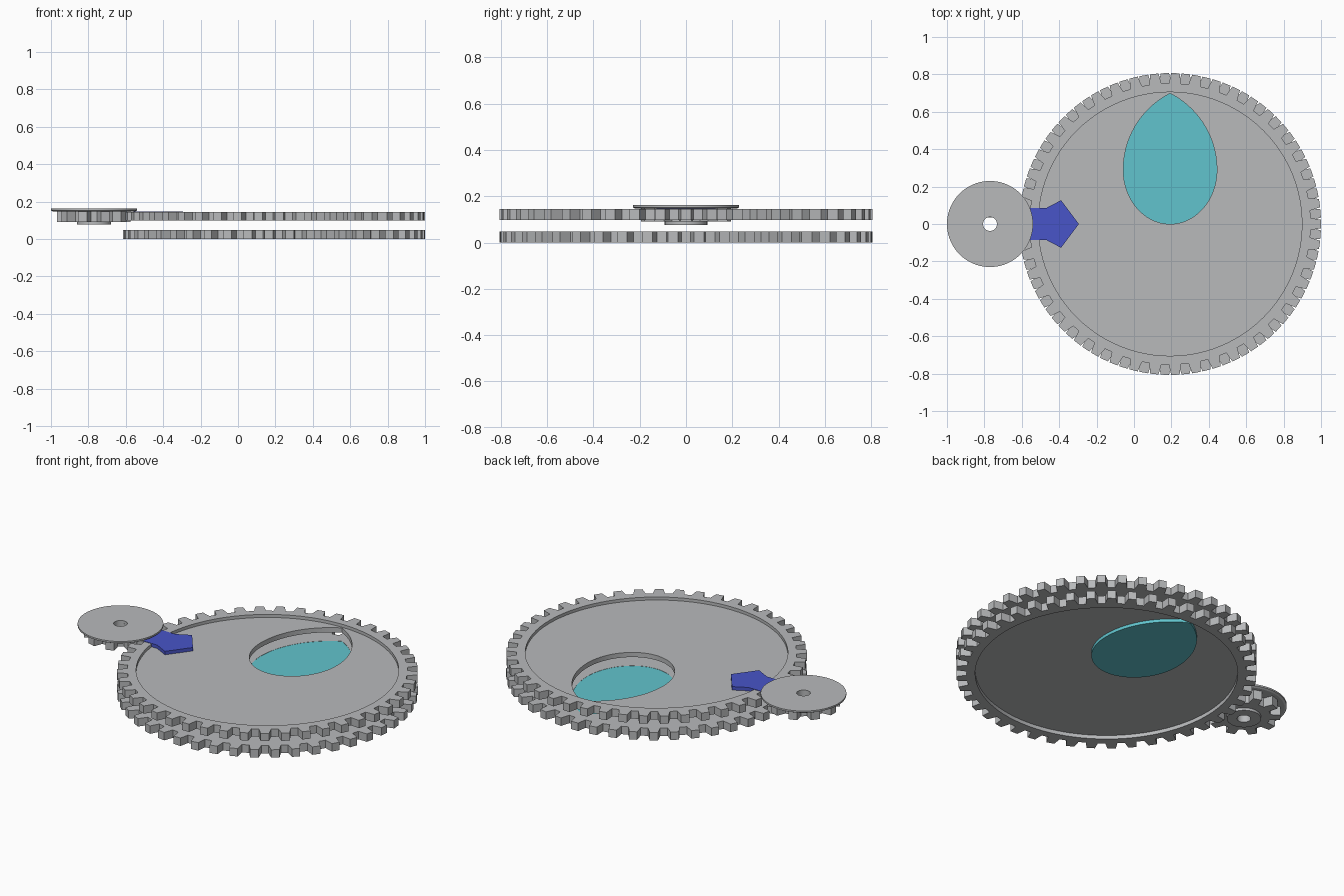
import bpy, bmesh, math
from math import cos, sin, pi

if "Cube" in bpy.data.objects:
    bpy.data.objects.remove(bpy.data.objects["Cube"])


def material(name, rgb):
    m = bpy.data.materials.new(name)
    m.diffuse_color = (*rgb, 1)
    m.use_nodes = True
    m.node_tree.nodes["Principled BSDF"].inputs["Base Color"].default_value = m.diffuse_color
    return m


GREY = material("grey plastic", (0.48, 0.49, 0.50))
CYAN = material("cyan panel", (0.12, 0.55, 0.61))
BLUE = material("blue pointer", (0.065, 0.09, 0.58))


# outline helpers
def circle(r, n=96):
    return [(r * cos(2 * pi * i / n), r * sin(2 * pi * i / n)) for i in range(n)]


def toothed(n, root, tip, phase=0.0):
    pts = []
    for i in range(n):
        for f, r in ((-0.31, root), (-0.2, tip), (0.2, tip), (0.31, root)):
            a = 2 * pi * (i + f + phase) / n
            pts.append((r * cos(a), r * sin(a)))
    return pts


def teardrop(w, bottom, mid, top, n=24):
    """Half ellipse below, two arcs meeting in a point above."""
    h = top - mid
    R = (w * w + h * h) / (2 * w)
    end = math.asin(h / R)
    right = [(w * sin(pi / 2 * i / n), mid - (mid - bottom) * cos(pi / 2 * i / n)) for i in range(n)]
    right += [(w - R + R * cos(end * i / n), mid + R * sin(end * i / n)) for i in range(n)]
    left = [(-x, y) for x, y in right[:0:-1]]
    return right + [(0, top)] + left


def prism(name, mat, loops, z0, z1, at=(0, 0), taper=None):
    """Extrude closed outlines (later ones cut holes) from z0 to z1."""
    cu = bpy.data.curves.new(name, 'CURVE')
    cu.dimensions = '2D'
    cu.fill_mode = 'BOTH'
    cu.extrude = (z1 - z0) / 2
    for pts in loops:
        s = cu.splines.new('POLY')
        s.points.add(len(pts) - 1)
        for p, (x, y) in zip(s.points, pts):
            p.co = (x, y, 0, 1)
        s.use_cyclic_u = True
    tmp = bpy.data.objects.new("tmp", cu)
    bpy.context.scene.collection.objects.link(tmp)
    dg = bpy.context.evaluated_depsgraph_get()
    me = bpy.data.meshes.new_from_object(tmp.evaluated_get(dg))
    bpy.data.objects.remove(tmp)
    bm = bmesh.new()
    bm.from_mesh(me)
    bmesh.ops.remove_doubles(bm, verts=bm.verts, dist=1e-5)
    for v in bm.verts:
        if taper and v.co.z < 0 and v.co.xy.length > 0.1:
            v.co.x *= taper
            v.co.y *= taper
        v.co.x += at[0]
        v.co.y += at[1]
        v.co.z += (z0 + z1) / 2
    bmesh.ops.recalc_face_normals(bm, faces=bm.faces)
    for f in bm.faces:
        f.smooth = False
    bm.to_mesh(me)
    bm.free()
    me.name = name
    me.materials.clear()
    me.materials.append(mat)
    ob = bpy.data.objects.new(name, me)
    bpy.context.scene.collection.objects.link(ob)
    return ob


C = (0.193, 0)      # large gear centre
P = (-0.77, 0)      # small gear centre
RIM = 0.705
hole = teardrop(0.25, 0.0, 0.29, 0.698)

# large gears: toothed rim plus a thinner plate with a teardrop window
prism("lower_gear_rim", GREY, [toothed(45, 0.752, 0.807, 0.5), circle(RIM)], 0.0, 0.047, C)
prism("lower_gear_plate", GREY, [circle(RIM), hole], 0.022, 0.047, C)
prism("upper_gear_rim", GREY, [toothed(45, 0.752, 0.807), circle(RIM)], 0.098, 0.144, C)
prism("upper_gear_plate", GREY, [circle(RIM), hole], 0.098, 0.126, C)

# cyan window panel in the lower gear
prism("window_panel", CYAN, [teardrop(0.25, 0.0, 0.29, 0.698)], 0.004, 0.046, C)

# pointer on the upper gear
prism("pointer", BLUE, [[(-0.56, -0.085), (-0.47, -0.085), (-0.39, -0.127), (-0.295, 0),
                         (-0.39, 0.127), (-0.47, 0.085), (-0.56, 0.085)]], 0.125, 0.1465)

# small driving gear: hub, teeth, tapered flange, all with an axle hole
bore = circle(0.037, 32)
prism("small_gear_hub", GREY, [circle(0.092, 48), bore], 0.076, 0.092, P)
prism("small_gear_teeth", GREY, [toothed(10, 0.145, 0.198), bore], 0.091, 0.147, P)
prism("flange_underside", GREY, [circle(0.23), bore], 0.146, 0.152, P, taper=0.95)
prism("flange", GREY, [circle(0.23), bore], 0.152, 0.162, P)

# smooth the round walls, keep edges sharp
for ob in bpy.context.scene.objects:
    ob.select_set(True)
    bpy.context.view_layer.objects.active = ob
bpy.ops.object.shade_smooth_by_angle(angle=math.radians(20))
